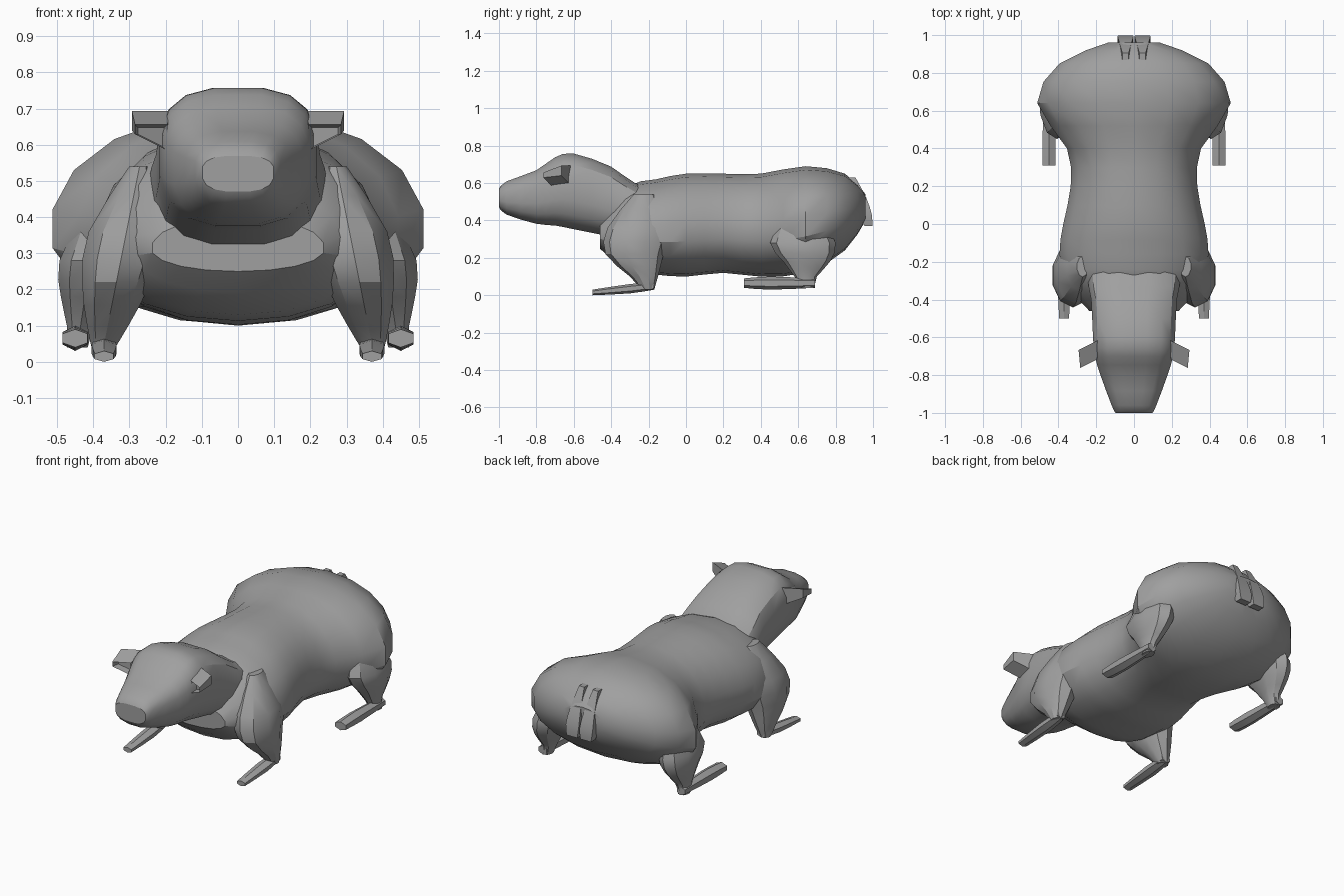
import bpy, bmesh, math
from mathutils import Vector

default_cube = bpy.data.objects.get("Cube")
if default_cube:
    bpy.data.objects.remove(default_cube, do_unlink=True)

fur = bpy.data.materials.new("grey fur")
fur.use_nodes = True
fur.diffuse_color = (0.35, 0.35, 0.35, 1)
shader = fur.node_tree.nodes["Principled BSDF"]
shader.inputs["Base Color"].default_value = fur.diffuse_color


def refine(stations):
    """Insert one smoothly interpolated station between each pair."""
    keys = [Vector(station) for station in stations]
    result = [keys[0]]
    for index in range(len(keys) - 1):
        start, end = keys[index], keys[index + 1]
        before = keys[max(index - 1, 0)]
        after = keys[min(index + 2, len(keys) - 1)]
        middle = (start + end) / 2
        result += [middle + (middle - (before + after) / 2) / 8, end]
    return result


def rounded(value, power):
    """Superellipse version of a sine or cosine."""
    return math.copysign(abs(value) ** (2 / power), value)


def outline(station, upright, sides, power, centre, lean, skew):
    """Points of one cross-section: (position, half width, low, high)."""
    along, half, low, high = station
    reach = (high - low) / 2
    widest = (low + high) / 2 - skew * reach
    for side in range(sides):
        angle = math.tau * (side + 0.5) / sides
        across = rounded(math.cos(angle), power)
        rise = rounded(math.sin(angle), power)
        x = centre - lean * along + half * across
        other = widest + reach * (rise + skew * abs(rise))
        yield (x, other, along) if upright else (x, along, other)


def loft(name, stations, upright=False, sides=8, power=2, centre=0,
         lean=0, skew=0, smooth=True, hollow=False):
    """Skin cross-sections along y, or along z when upright."""
    bm = bmesh.new()
    loops = []
    for station in refine(stations) if smooth else stations:
        points = outline(station, upright, sides, power, centre, lean, skew)
        loops.append([bm.verts.new(point) for point in points])
    for near, far in zip(loops, loops[1:]):
        for side in range(sides):
            following = (side + 1) % sides
            bm.faces.new((near[side], near[following], far[following], far[side]))
    front = bm.faces.new(loops[0])
    bm.faces.new(loops[-1])
    bmesh.ops.recalc_face_normals(bm, faces=bm.faces)
    if hollow:
        bmesh.ops.inset_region(bm, faces=[front], thickness=0.012)
        for vert in front.verts:
            vert.co.y += 0.04
    mesh = bpy.data.meshes.new(name)
    bm.to_mesh(mesh)
    bm.free()
    mesh.materials.append(fur)
    part = bpy.data.objects.new(name, mesh)
    bpy.context.collection.objects.link(part)
    # Parts away from the centre line come in pairs
    if centre:
        mirror = part.modifiers.new("mirror", "MIRROR")
        mirror.use_mirror_merge = False
    bpy.ops.object.select_all(action="DESELECT")
    part.select_set(True)
    bpy.context.view_layer.objects.active = part
    bpy.ops.object.shade_smooth_by_angle(angle=math.radians(30))
    return part


# Trunk from chest to rump
loft("body", [
    (-.46, .24, .25, .4),
    (-.32, .36, .13, .58),
    (-.16, .4, .11, .62),
    (0, .38, .1, .65),
    (.2, .34, .12, .65),
    (.4, .36, .1, .65),
    (.64, .52, .12, .69),
    (.85, .4, .24, .65),
    (.96, .14, .4, .54),
], sides=18, power=2.1, skew=0.16)

# Head and neck
loft("head", [
    (-1, .1, .47, .57),
    (-.96, .12, .43, .61),
    (-.8, .18, .38, .67),
    (-.7, .21, .37, .74),
    (-.6, .22, .35, .76),
    (-.4, .23, .31, .69),
    (-.27, .25, .28, .6),
    (-.1, .2, .3, .57),
], sides=16, power=2.8, skew=-.1)

# Front legs and paws
loft("front_leg", [
    (.54, .03, -.28, -.17),
    (.36, .11, -.42, -.09),
    (.22, .1, -.43, -.12),
    (.1, .06, -.3, -.15),
    (.03, .03, -.24, -.17),
], upright=True, sides=10, centre=0.38, lean=0.2)
loft("front_paw", [
    (-.5, .03, 0, .03),
    (-.3, .04, .01, .06),
    (-.17, .03, .03, .07),
], sides=6, centre=0.37)

# Hind legs and paws
loft("hind_leg", [
    (.42, .04, .52, .72),
    (.28, .09, .45, .8),
    (.18, .07, .52, .77),
    (.1, .04, .58, .7),
    (.04, .03, .61, .69),
], upright=True, sides=10, centre=0.45, lean=0.15)
loft("hind_paw", [
    (.31, .04, .04, .09),
    (.45, .04, .03, .1),
    (.69, .03, .04, .09),
], sides=6, centre=0.45)

# Split stubby tail
loft("tail", [
    (.63, .02, .86, .91),
    (.52, .04, .9, .97),
    (.43, .05, .92, 1),
    (.37, .04, .95, 1),
], upright=True, sides=4, power=4, centre=0.045)

# Ears: hollow-fronted blocks, forward and narrower at the outer edge
ear = loft("ear", [
    (-.74, .05, .58, .66),
    (-.64, .06, .58, .7),
], sides=4, power=6, centre=0.24, smooth=False, hollow=True)
for vert in ear.data.vertices:
    outward = vert.co.x - 0.24
    vert.co.y -= outward / 2
    if vert.co.z < 0.62:
        vert.co.z += max(outward, 0)
